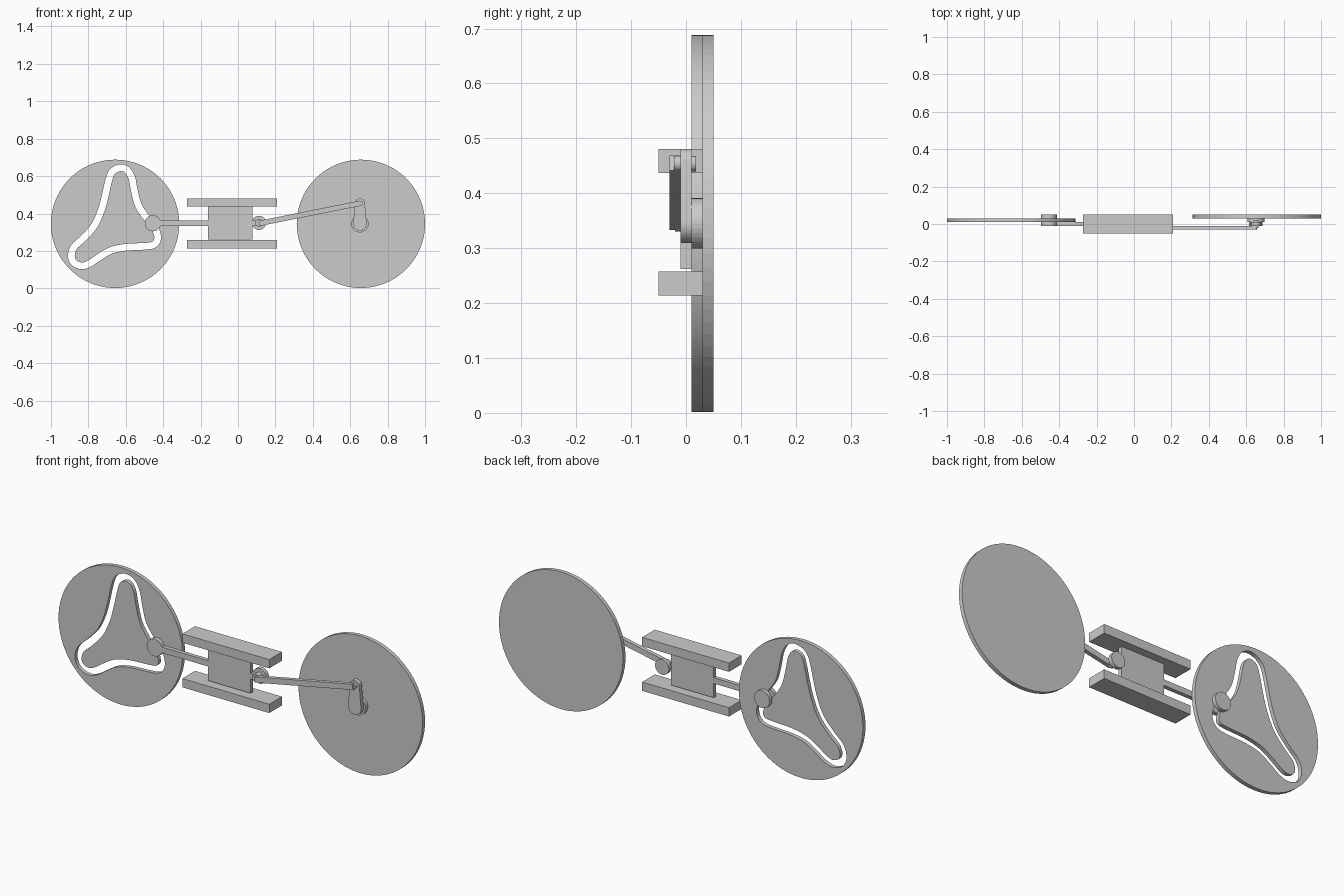
import bpy, bmesh, math
from mathutils import Vector

if "Cube" in bpy.data.objects:
    bpy.data.objects.remove(bpy.data.objects["Cube"])

ZC = 0.345   # height of the shared axis
WX = 0.657   # wheel centre offset
R = 0.343    # wheel radius


def prism(name, pts, y0, y1):
    """Extrude an x-z outline from y0 to y1."""
    bm = bmesh.new()
    face = bm.faces.new([bm.verts.new((x, y0, z)) for x, z in pts])
    res = bmesh.ops.extrude_face_region(bm, geom=[face])
    moved = [v for v in res["geom"] if isinstance(v, bmesh.types.BMVert)]
    bmesh.ops.translate(bm, verts=moved, vec=(0, y1 - y0, 0))
    bmesh.ops.recalc_face_normals(bm, faces=bm.faces)
    me = bpy.data.meshes.new(name)
    bm.to_mesh(me)
    bm.free()
    ob = bpy.data.objects.new(name, me)
    bpy.context.collection.objects.link(ob)
    return ob


def arc(cx, cz, r, a0=0, a1=360, n=32):
    """Arc points; a full circle leaves out the repeated end point."""
    count = n if a1 - a0 == 360 else n + 1
    return [(cx + r * math.cos(math.radians(a0 + (a1 - a0) * i / n)),
             cz + r * math.sin(math.radians(a0 + (a1 - a0) * i / n))) for i in range(count)]


def disc(name, x, z, r, y0, y1, n=32):
    return prism(name, arc(x, z, r, n=n), y0, y1)


def box(name, x0, x1, z0, z1, y0, y1):
    return prism(name, [(x0, z0), (x1, z0), (x1, z1), (x0, z1)], y0, y1)


def bar(name, a, b, w, y0, y1):
    """Straight bar of width w between two x-z points."""
    a, b = Vector(a), Vector(b)
    d = (b - a).normalized()
    n = Vector((-d.y, d.x)) * w / 2
    return prism(name, [a - n, b - n, b + n, a + n], y0, y1)


def smooth_loop(pts, steps=4):
    """Closed Catmull-Rom loop through the points."""
    out, n = [], len(pts)
    for i in range(n):
        p0, p1, p2, p3 = (pts[(i + k) % n] for k in (-1, 0, 1, 2))
        for s in range(steps):
            t = s / steps
            out.append(0.5 * (2 * p1 + (p2 - p0) * t + (2 * p0 - 5 * p1 + 4 * p2 - p3) * t * t
                              + (3 * p1 - p0 - 3 * p2 + p3) * t ** 3))
    return out


def offset_loop(loop, d):
    out = []
    for i, p in enumerate(loop):
        t = (loop[(i + 1) % len(loop)] - loop[i - 1]).normalized()
        out.append(p + Vector((-t.y, t.x)) * d)
    return out


# Cam wheel: disc with a closed three-lobed slot (hundredths, relative to wheel centre)
track = [(2.7, 30), (6.4, 28.8), (8.9, 24.6), (10.2, 18.2), (12.3, 10.2), (16, 4.3),
         (19.8, 0), (22.3, -4.8), (22.6, -8.6), (20.6, -11.2), (16, -12), (5.3, -12.6),
         (-2.7, -14.4), (-9.1, -18.2), (-13.4, -21.1), (-17.6, -22.5), (-21.9, -20.9),
         (-23.4, -17.1), (-21.9, -12.3), (-17.1, -7.8), (-11.2, -1.1), (-7.5, 7),
         (-5.3, 15), (-3.6, 22.5), (-1.6, 27.8)]
loop = smooth_loop([Vector((x / 100, z / 100)) for x, z in track])
cu = bpy.data.curves.new("cam_wheel", "CURVE")
cu.dimensions, cu.fill_mode, cu.extrude = "2D", "BOTH", 0.01
for pts in (arc(0, 0, R, n=80), offset_loop(loop, 0.018), offset_loop(loop, -0.018)):
    sp = cu.splines.new("POLY")
    sp.points.add(len(pts) - 1)
    for p, (x, z) in zip(sp.points, pts):
        p.co = (x, z, 0, 1)
    sp.use_cyclic_u = True
cam = bpy.data.objects.new("cam_wheel", cu)
cam.location = (-WX, 0.02, ZC)
cam.rotation_euler = (math.pi / 2, 0, 0)
bpy.context.collection.objects.link(cam)
bpy.context.view_layer.objects.active = cam
cam.select_set(True)
bpy.ops.object.convert(target="MESH")

# Follower: pin in the slot with a flange on each side
FX = -0.455
disc("follower_pin", FX, ZC, 0.017, 0.01, 0.03)
disc("follower_front_flange", FX, ZC + 0.003, 0.043, -0.01, 0.01)
disc("follower_back_flange", FX, ZC + 0.003, 0.043, 0.03, 0.05)
box("follower_rod", FX, -0.16, 0.333, 0.362, -0.01, 0.01)

# Slider block between two guide rails
box("slider_block", -0.16, 0.077, 0.262, 0.437, -0.01, 0.01)
for name, z in (("lower_rail", 0.2135), ("upper_rail", 0.437)):
    box(name, -0.273, 0.208, z, z + 0.044, -0.05, 0.05)

# Wrist joint at the right end of the slider
JX = 0.112
box("wrist_tab", 0.077, JX, 0.333, 0.362, -0.01, 0.01)
disc("wrist_pin", JX, 0.35, 0.02, -0.02, 0.01)
disc("wrist_flange", JX, 0.35, 0.038, 0.01, 0.03)

# Connecting rod to the crank
bar("connecting_rod", (JX, 0.347), (0.655, 0.455), 0.028, -0.03, -0.01)

# Drive wheel with hub, tapered crank arm and crank pin
disc("drive_wheel", WX, ZC, R, 0.03, 0.05, 80)
CX = 0.652
disc("hub", CX, ZC, 0.046, 0.01, 0.03)
prism("crank_arm", arc(CX, ZC, 0.036, 175, 365) + arc(CX, 0.455, 0.026, 5, 175, 16), -0.01, 0.01)
disc("crank_pin", CX, 0.454, 0.014, -0.022, 0.018)
